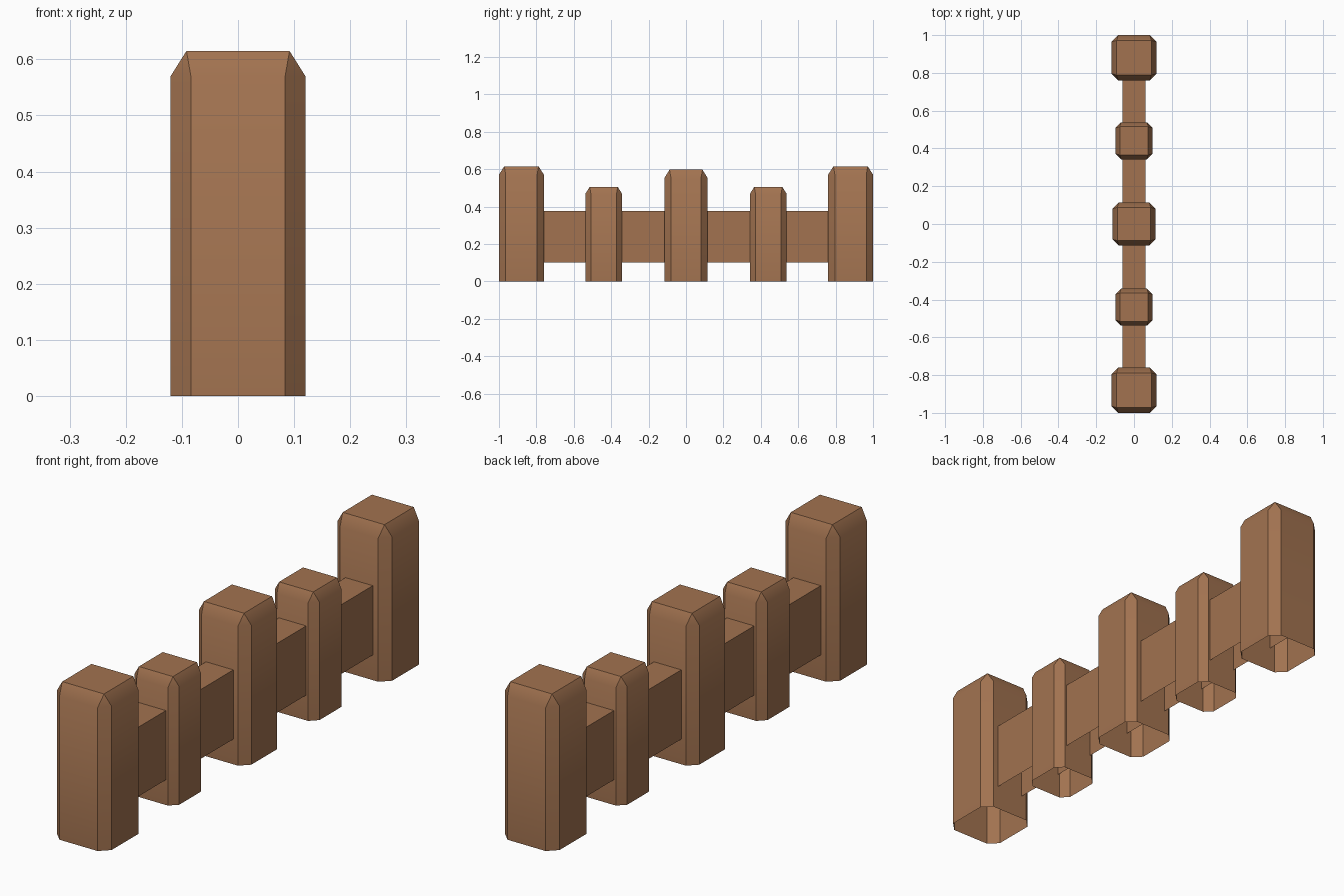
import bpy, bmesh, math

if "Cube" in bpy.data.objects:
    bpy.data.objects.remove(bpy.data.objects["Cube"])

wood = bpy.data.materials.new("brown_wood")
wood.diffuse_color = (0.36, 0.17, 0.08, 1.0)
wood.use_nodes = True
wood.node_tree.nodes["Principled BSDF"].inputs["Base Color"].default_value = wood.diffuse_color


def finish(name, bm, smooth):
    """Turn a bmesh into a named, coloured object."""
    bmesh.ops.recalc_face_normals(bm, faces=bm.faces)
    me = bpy.data.meshes.new(name)
    bm.to_mesh(me)
    bm.free()
    me.materials.append(wood)
    ob = bpy.data.objects.new(name, me)
    bpy.context.collection.objects.link(ob)
    if smooth:
        bpy.ops.object.select_all(action='DESELECT')
        ob.select_set(True)
        bpy.context.view_layer.objects.active = ob
        bpy.ops.object.shade_smooth_by_angle(angle=math.radians(35))
    return ob


def post(name, y, half, height):
    """Chamfered square post, hollow underneath, bevelled to a square top."""
    bm = bmesh.new()
    c, t, shoulder = half * 0.70, half * 0.765, height * 0.927
    ring = [(half, -c), (half, c), (c, half), (-c, half),
            (-half, c), (-half, -c), (-c, -half), (c, -half)]
    low = [bm.verts.new((px, y + py, 0)) for px, py in ring]
    mid = [bm.verts.new((px, y + py, shoulder)) for px, py in ring]
    top = [bm.verts.new((sx * t, y + sy * t, height))
           for sx, sy in ((1, -1), (1, 1), (-1, 1), (-1, -1))]
    for i in range(8):
        j = (i + 1) % 8
        bm.faces.new((low[i], low[j], mid[j], mid[i]))
    for k in range(4):
        a, b, d = mid[2 * k], mid[2 * k + 1], mid[(2 * k + 2) % 8]
        nxt = top[(k + 1) % 4]
        bm.faces.new((a, b, nxt, top[k]))   # sloped side of the cap
        bm.faces.new((b, d, nxt))           # corner triangle
    bm.faces.new(top)
    # open shell: make sure the cap points up
    ob = finish(name, bm, True)
    return ob


# Posts: ends, intermediates and centre
for side, label in ((-1, "front"), (1, "back")):
    post(label + "_end_post", side * 0.88, 0.12, 0.615)
    post(label + "_small_post", side * 0.44, 0.098, 0.505)
post("centre_post", 0, 0.115, 0.597)

# Wall panel running through the posts, open underneath
bm = bmesh.new()
bmesh.ops.create_cube(bm, size=1)
for v in bm.verts:
    v.co = (v.co.x * 0.12, v.co.y * 1.76, 0.2375 + v.co.z * 0.275)
bm.normal_update()
bmesh.ops.delete(bm, geom=[f for f in bm.faces if f.normal.z < -0.5], context='FACES')
finish("wall_panel", bm, False)
